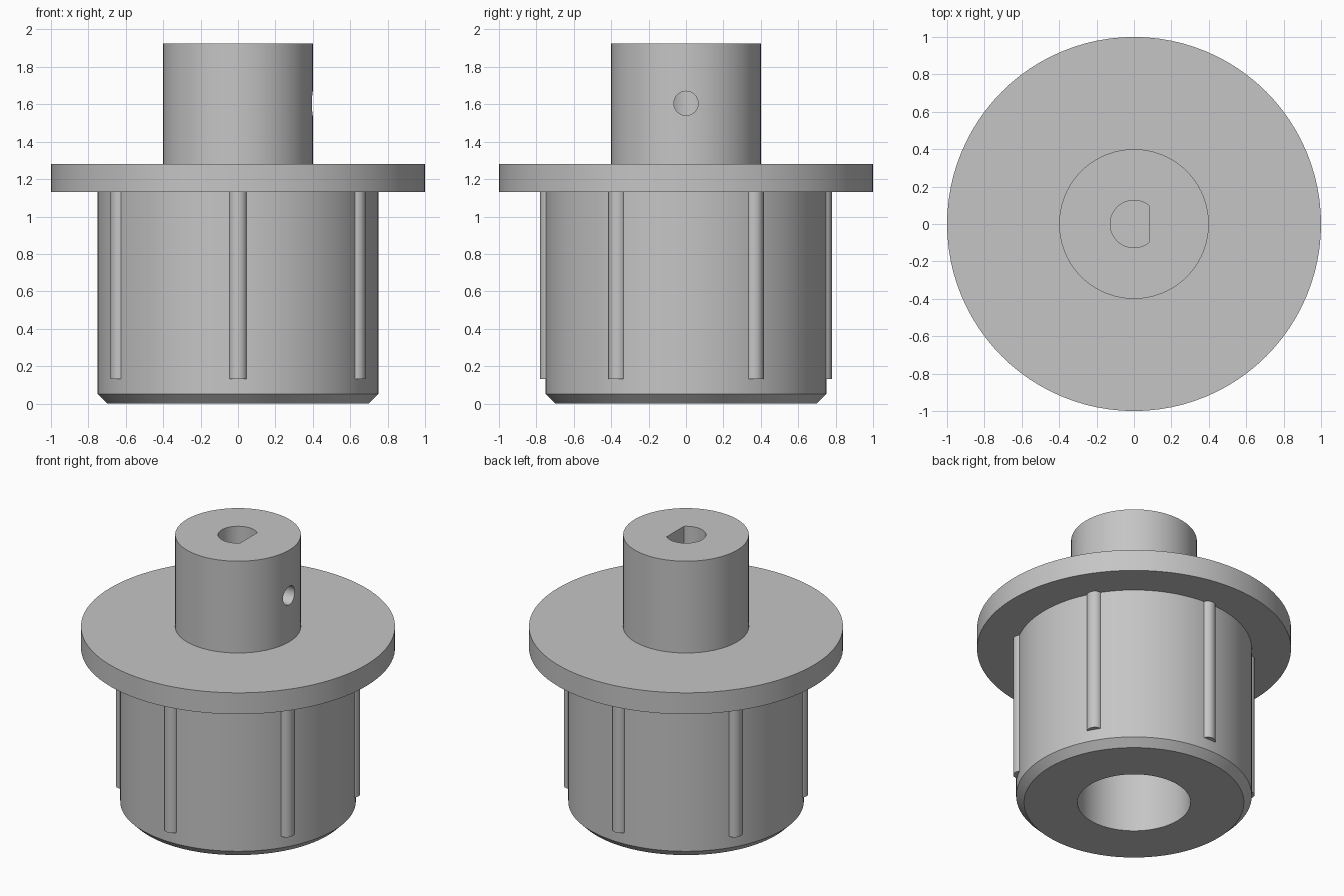
import bpy, bmesh, math
from mathutils import Matrix, Vector

cube = bpy.data.objects.get("Cube")
if cube:
    bpy.data.objects.remove(cube, do_unlink=True)

grey = bpy.data.materials.new("plain grey")
grey.use_nodes = True
colour = (0.56, 0.56, 0.56, 1)
grey.diffuse_color = colour
grey.node_tree.nodes["Principled BSDF"].inputs["Base Color"].default_value = colour


def make_object(name, bm):
    bmesh.ops.recalc_face_normals(bm, faces=bm.faces)
    mesh = bpy.data.meshes.new(name)
    bm.to_mesh(mesh)
    bm.free()
    mesh.materials.append(grey)
    obj = bpy.data.objects.new(name, mesh)
    bpy.context.collection.objects.link(obj)
    return obj


def lathe(name, profile, steps=96):
    bm = bmesh.new()
    verts = [bm.verts.new((r, 0, z)) for r, z in profile]
    edges = [bm.edges.new(pair) for pair in zip(verts, verts[1:])]
    bmesh.ops.spin(bm, geom=verts + edges, cent=(0, 0, 0), axis=(0, 0, 1),
                   angle=math.tau, steps=steps, use_duplicate=False)
    bmesh.ops.remove_doubles(bm, verts=bm.verts, dist=1e-4)
    return make_object(name, bm)


def prism(name, outline, bottom, top):
    bm = bmesh.new()
    face = bm.faces.new([bm.verts.new((x, y, bottom)) for x, y in outline])
    moved = bmesh.ops.extrude_face_region(bm, geom=[face])["geom"]
    bmesh.ops.translate(bm, vec=(0, 0, top - bottom),
                        verts=[v for v in moved if isinstance(v, bmesh.types.BMVert)])
    return make_object(name, bm)


def arc(radius, start, end, count):
    angles = [start + (end - start) * i / count for i in range(count + 1)]
    return [(radius * math.cos(a), radius * math.sin(a)) for a in angles]


def cut(target, cutter):
    mod = target.modifiers.new(cutter.name, "BOOLEAN")
    mod.operation = "DIFFERENCE"
    mod.solver = "EXACT"
    mod.object = cutter
    bpy.context.view_layer.objects.active = target
    bpy.ops.object.modifier_apply(modifier=mod.name)
    bpy.data.objects.remove(cutter, do_unlink=True)


# Plug, flange and shaft collar with the wide bore in the underside
hub = lathe("flanged_hub", [
    (0, 1.13), (0.36, 1.13), (0.36, 0), (0.7, 0), (0.75, 0.05), (0.75, 1.13),
    (1, 1.13), (1, 1.28), (0.4, 1.28), (0.4, 1.925), (0, 1.925)])

# D-shaped shaft socket, flat on the +x side
bore, flat = 0.127, 0.083
half = math.acos(flat / bore)
cut(hub, prism("shaft_socket", arc(bore, half, math.tau - half, 48), 1.28, 2.1))

# Set screw hole through the collar wall
screw = prism("screw_hole", arc(0.065, 0, math.tau, 32)[:-1], 0, 0.5)
screw.data.transform(Matrix.Translation((0.04, 0, 1.605)) @ Matrix.Rotation(math.pi / 2, 4, "Y"))
cut(hub, screw)

# Six rounded grip ribs around the plug
parts = [hub]
for i in range(6):
    rib = prism(f"grip_rib_{i + 1}", arc(0.05, 0, math.tau, 24)[:-1], 0.13, 1.135)
    turn = Matrix.Rotation(math.tau * i / 6, 4, "Z")
    rib.data.transform(turn @ Matrix.Translation(Vector((0, -0.73, 0))))
    parts.append(rib)

bpy.ops.object.select_all(action="DESELECT")
for part in parts:
    part.select_set(True)
bpy.context.view_layer.objects.active = hub
bpy.ops.object.shade_smooth_by_angle(angle=math.radians(30))
